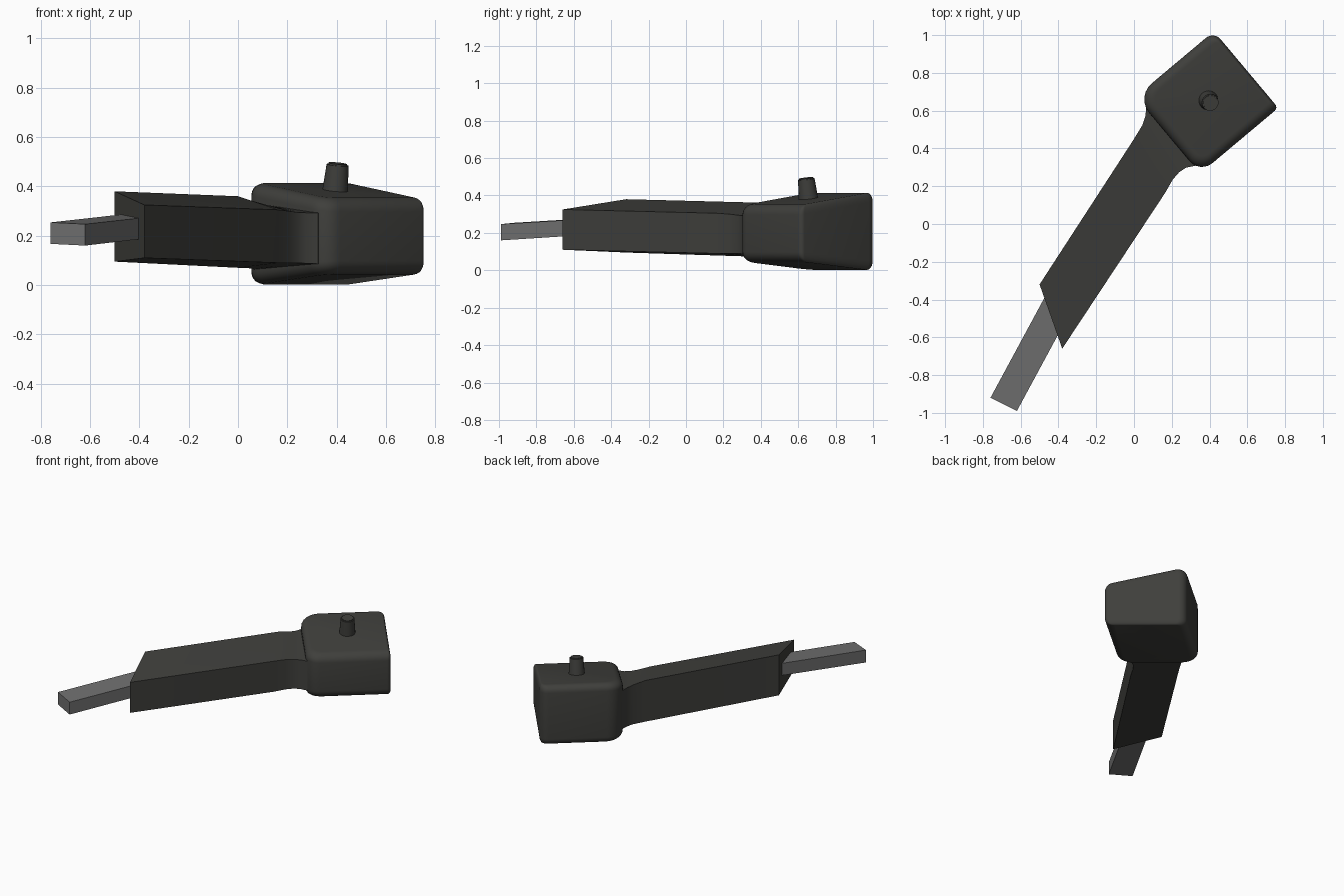
import bpy, bmesh, math
from mathutils import Vector, Matrix

if "Cube" in bpy.data.objects:
    bpy.data.objects.remove(bpy.data.objects["Cube"])

ANG = math.radians(40)
U = Vector((math.cos(ANG), math.sin(ANG), 0))    # head long axis
V = Vector((-math.sin(ANG), math.cos(ANG), 0))   # head side axis


def material(name, rgb):
    m = bpy.data.materials.new(name)
    m.diffuse_color = (*rgb, 1)
    m.use_nodes = True
    m.node_tree.nodes["Principled BSDF"].inputs["Base Color"].default_value = m.diffuse_color
    return m


DARK = material("dark_plastic", (0.05, 0.05, 0.045))
GREY = material("grey_plastic", (0.16, 0.16, 0.16))


def finish(name, bm, mat, angle=35):
    bmesh.ops.recalc_face_normals(bm, faces=bm.faces)
    me = bpy.data.meshes.new(name)
    bm.to_mesh(me)
    bm.free()
    ob = bpy.data.objects.new(name, me)
    bpy.context.collection.objects.link(ob)
    me.materials.append(mat)
    bpy.ops.object.select_all(action='DESELECT')
    ob.select_set(True)
    bpy.context.view_layer.objects.active = ob
    bpy.ops.object.shade_smooth_by_angle(angle=math.radians(angle))
    return ob


def loft(name, rings, mat, angle=35):
    bm = bmesh.new()
    vs = [[bm.verts.new(p) for p in r] for r in rings]
    n = len(vs[0])
    for a, b in zip(vs, vs[1:]):
        for i in range(n):
            j = (i + 1) % n
            bm.faces.new((a[i], a[j], b[j], b[i]))
    bm.faces.new(vs[0])
    bm.faces.new(vs[-1])
    return finish(name, bm, mat, angle)


def section(left, right):
    # four-cornered slice; each side is x, y, low z, high z
    (lx, ly, la, lb), (rx, ry, ra, rb) = left, right
    return [(lx, ly, la), (rx, ry, ra), (rx, ry, rb), (lx, ly, lb)]


# Head: rounded plan, wedge-shaped in height, softened top and bottom rims
def outline(inset):
    u0, u1 = 0.44 + inset, 0.98 - 0.35 * inset
    v0, v1 = -0.02 + inset, 0.51 - inset
    corners = [(u0, v0, 1, 1, 0.085, 180), (u1, v0, -1, 1, 0.025, 270),
               (u1, v1, -1, -1, 0.055, 0), (u0, v1, 1, -1, 0.11, 90)]
    pts = []
    for u, v, su, sv, r, start in corners:
        r = max(r - inset * 0.6, 0.012)
        for k in range(7):
            a = math.radians(start + 15 * k)
            pts.append((u + su * r + r * math.cos(a), v + sv * r + r * math.sin(a)))
    return pts


R = 0.05
rings = []
for top in (False, True):
    for k in range(7):
        t = math.radians(15 * k)
        s = math.sin(t) if not top else math.cos(t)
        inset = R * (1 - s)
        lift = R * (1 - (math.cos(t) if not top else math.sin(t)))
        ring = []
        for u, v in outline(inset):
            z = (0.35 + 0.14 * v - lift) if top else (0.046 - 0.097 * v + lift)
            ring.append(U * u + V * v + Vector((0, 0, z)))
        rings.append(ring)
loft("head", rings, DARK)

# Handle with the slanted cut end and a neck flaring into the head
loft("handle", [
    section((-0.50, -0.32, 0.095, 0.38), (-0.38, -0.66, 0.11, 0.325)),
    section((0.0, 0.45, 0.07, 0.36), (0.165, 0.165, 0.09, 0.305)),
    section((0.045, 0.525, 0.068, 0.345), (0.205, 0.235, 0.09, 0.30)),
    section((0.06, 0.57, 0.066, 0.338), (0.24, 0.275, 0.09, 0.295)),
    section((0.064, 0.605, 0.064, 0.335), (0.275, 0.298, 0.088, 0.293)),
    section((0.06, 0.635, 0.062, 0.335), (0.325, 0.308, 0.086, 0.293)),
    section((0.15, 0.66, 0.062, 0.335), (0.37, 0.38, 0.086, 0.293)),
], DARK)

# Grey bar sticking out of the cut end
loft("end_bar", [
    section((-0.76, -0.92, 0.167, 0.254), (-0.62, -0.99, 0.16, 0.247)),
    section((-0.455, -0.355, 0.203, 0.288), (-0.315, -0.425, 0.196, 0.281)),
], GREY)

# Tapered knob, square to the sloping top of the head
bm = bmesh.new()
bmesh.ops.create_cone(bm, cap_ends=True, segments=16, radius1=0.054, radius2=0.044, depth=0.14)
rim = [e for e in bm.edges if all(v.co.z > 0 for v in e.verts)]
bmesh.ops.bevel(bm, geom=rim, offset=0.006, segments=2, affect='EDGES')
normal = (Vector((0, 0, 1)) - V * 0.14).normalized()
turn = Vector((0, 0, 1)).rotation_difference(normal).to_matrix().to_4x4()
bm.transform(Matrix.Translation((0.398, 0.65, 0.424)) @ turn)
finish("knob", bm, DARK)
